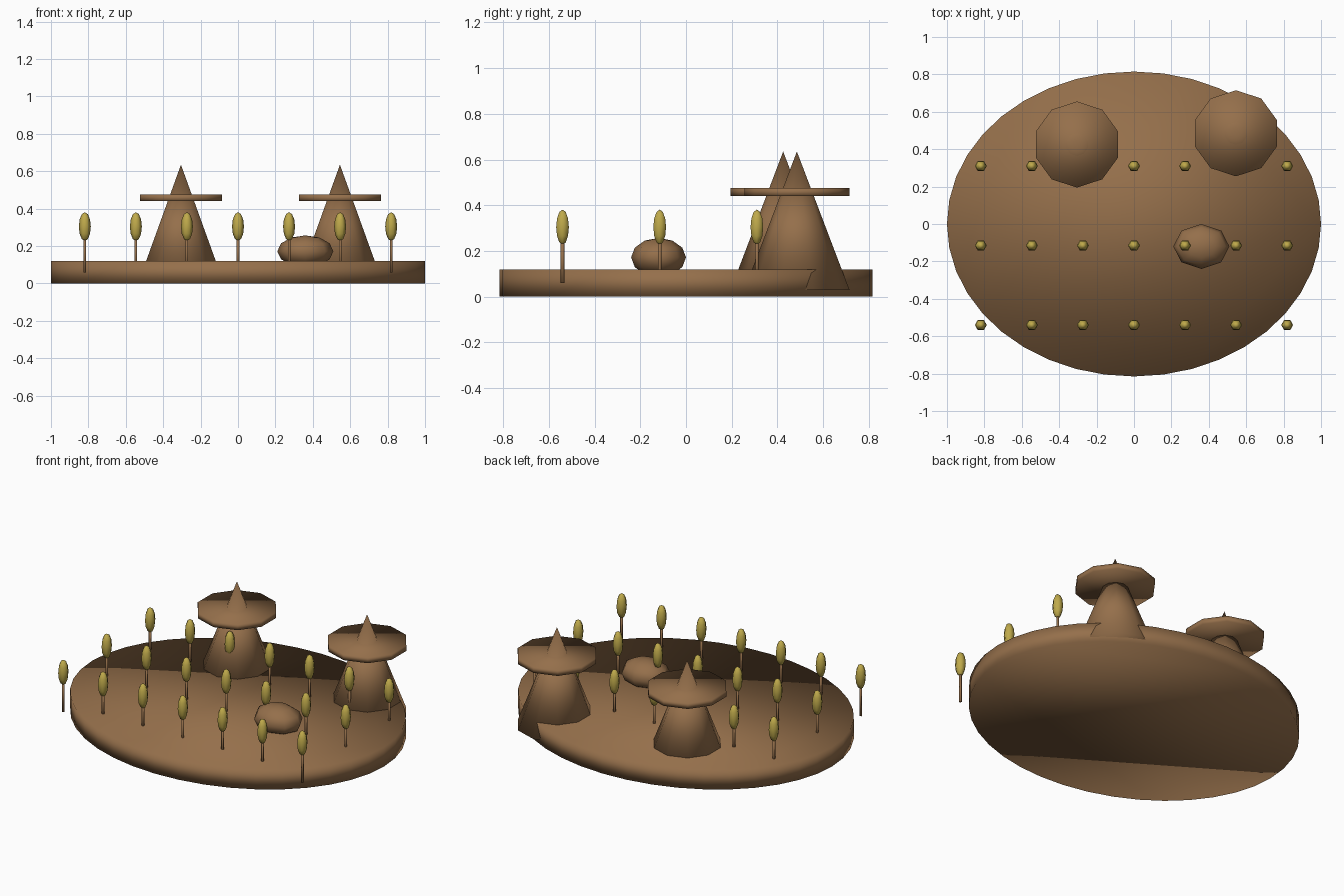
import bpy, bmesh
from math import pi
from mathutils import Matrix, Vector

old = bpy.data.objects.get("Cube")
if old:
    bpy.data.objects.remove(old, do_unlink=True)


def material(name, rgb):
    m = bpy.data.materials.new(name)
    m.use_nodes = True
    m.diffuse_color = (*rgb, 1)
    m.node_tree.nodes["Principled BSDF"].inputs["Base Color"].default_value = (*rgb, 1)
    return m


brown = material("earth brown", (0.30, 0.16, 0.07))
yellow = material("leaf yellow", (0.52, 0.40, 0.07))


def finish(name, bm, mat, loc):
    mesh = bpy.data.meshes.new(name)
    for f in bm.faces:
        f.smooth = True
    bm.to_mesh(mesh)
    bm.free()
    mesh.materials.append(mat)
    ob = bpy.data.objects.new(name, mesh)
    ob.location = loc
    bpy.context.collection.objects.link(ob)
    return ob


def cone(name, sides, r1, r2, z1, z2, mat, x=0, y=0, stretch=1):
    """Vertical cone or cylinder with a corner on the y axis."""
    bm = bmesh.new()
    bmesh.ops.create_cone(bm, cap_ends=True, segments=sides, radius1=r1, radius2=r2,
                          depth=z2 - z1)
    bm.transform(Matrix.Diagonal((1, stretch, 1, 1)))
    return finish(name, bm, mat, (x, y, (z1 + z2) / 2))


def ball(name, sides, rings, radii, mat, loc):
    bm = bmesh.new()
    bmesh.ops.create_uvsphere(bm, u_segments=sides, v_segments=rings, radius=1)
    if sides % 4:
        bm.transform(Matrix.Rotation(pi / 2, 4, "Z"))
    bm.transform(Matrix.Diagonal((*radii, 1)))
    return finish(name, bm, mat, loc)


# Oval island
cone("island", 40, 1, 1, 0, 0.12, brown, stretch=0.815)

# Huts: tall cone walls pierced through a flat brim
for side, x, y in (("right", -0.305, 0.425), ("left", 0.545, 0.485)):
    cone("hut_cone_" + side, 10, 0.23, 0, 0.03, 0.635, brown, x, y)
    cone("hut_brim_" + side, 10, 0.23, 0.23, 0.44, 0.475, brown, x, y)

# Boulder
ball("boulder", 8, 6, (0.15, 0.12, 0.085), brown, (0.36, -0.12, 0.172))

# Grid of small trees
for row, y in enumerate((-0.54, -0.115, 0.31)):
    for col in range(7):
        x = (col - 3) * 0.273
        tag = f"_{row + 1}_{col + 1}"
        cone("tree_trunk" + tag, 6, 0.008, 0.008, 0.06, 0.25, brown, x, y)
        ball("tree_crown" + tag, 6, 6, (0.032, 0.032, 0.077), yellow, (x, y, 0.304))
